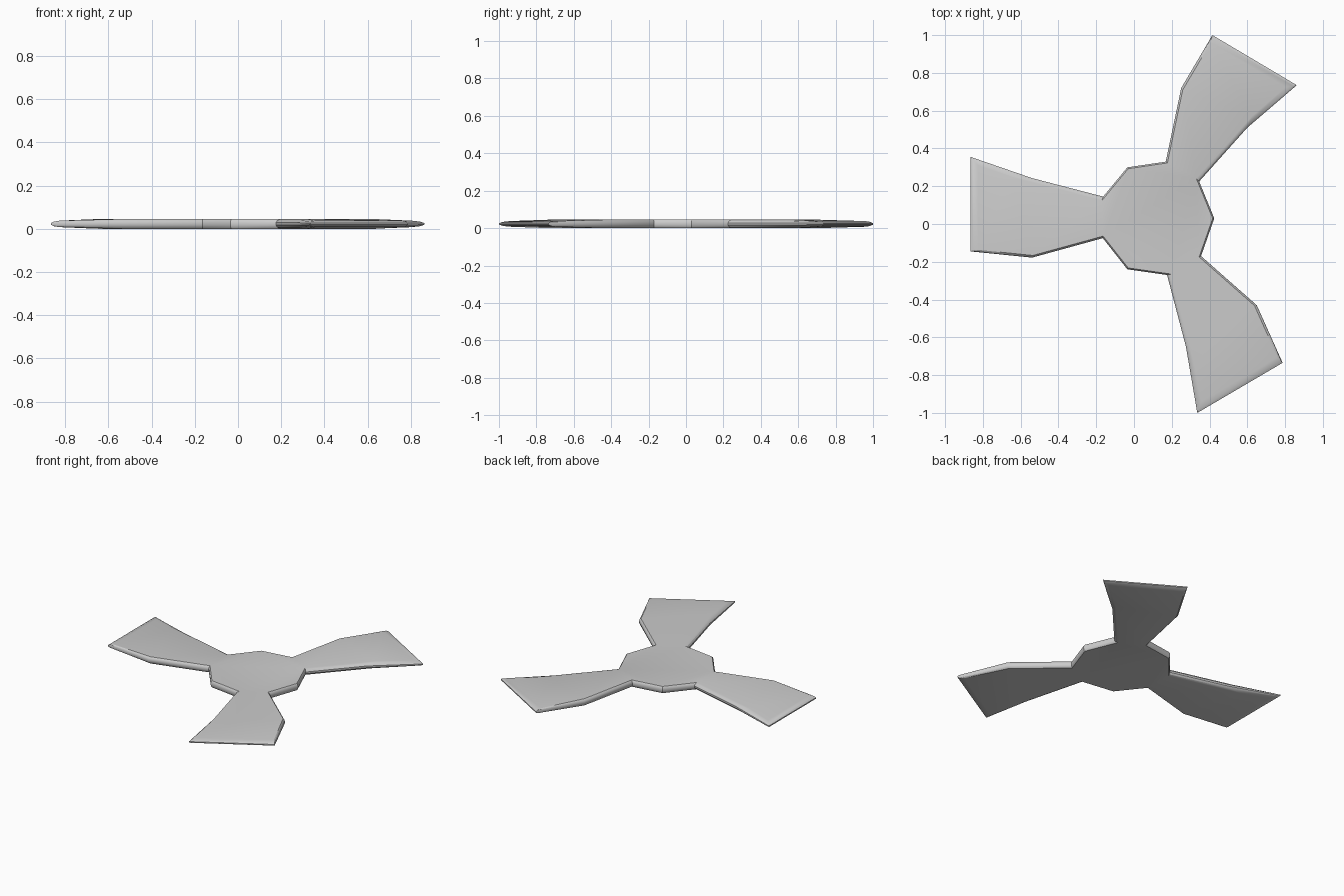
import bpy, bmesh
from mathutils import Vector

if "Cube" in bpy.data.objects:
    bpy.data.objects.remove(bpy.data.objects["Cube"])

MID_Z = 0.0225

# Outline, one row per third of the rotor, counter-clockwise:
# hub corner, wide-bevel root / mid / tip, narrow-bevel tip / mid / root
thirds = [
    [(0.425, 0.03), (0.345, 0.225), (0.60, 0.51), (0.862, 0.735), (0.415, 1.0), (0.25, 0.72), (0.168, 0.33)],
    [(-0.035, 0.30), (-0.163, 0.145), (-0.54, 0.243), (-0.865, 0.355), (-0.865, -0.145), (-0.54, -0.178), (-0.165, -0.075)],
    [(-0.035, -0.24), (0.175, -0.27), (0.275, -0.65), (0.335, -1.0), (0.787, -0.735), (0.65, -0.43), (0.355, -0.17)],
]
outline = [Vector(p) for row in thirds for p in row]
edge_inset = [0.008, 0.022, 0.03, 0.04, 0.012, 0.01, 0.008] * 3
half_height = [0.0225, 0.0225, 0.0225, 0.015, 0.015, 0.0225, 0.0225] * 3
N = len(outline)


def inset(i, scale):
    """Corner i moved inward by the insets of its two neighbouring edges."""
    p = outline[i]
    d0 = (p - outline[i - 1]).normalized()
    d1 = (outline[(i + 1) % N] - p).normalized()
    n0, n1 = Vector((-d0.y, d0.x)), Vector((-d1.y, d1.x))
    a, b = edge_inset[i - 1] * scale, edge_inset[i] * scale
    det = n0.x * n1.y - n0.y * n1.x
    return p + Vector((a * n1.y - b * n0.y, b * n0.x - a * n1.x)) / det


bm = bmesh.new()

# Rounded rim: rings from the underside up to the top
levels = [(1, -1), (0.35, -0.72), (0, -0.25), (0, 0.25), (0.35, 0.72), (1, 1)]
rings = []
for s, h in levels:
    ring = []
    for i in range(N):
        q = inset(i, s)
        ring.append(bm.verts.new((q.x, q.y, MID_Z + h * half_height[i])))
    rings.append(ring)
for lo, hi in zip(rings, rings[1:]):
    for i in range(N):
        j = (i + 1) % N
        bm.faces.new((lo[i], lo[j], hi[j], hi[i]))

# Flat hub and two-part blades on both sides
for ring, step in ((rings[-1], 1), (rings[0], -1)):
    caps = [[k + o for k in (0, 7, 14) for o in (0, 1, 6)]]
    for k in (0, 7, 14):
        caps += [[k + 1, k + 2, k + 5, k + 6], [k + 2, k + 3, k + 4, k + 5]]
    for cap in caps:
        bm.faces.new([ring[i] for i in cap][::step])

bmesh.ops.recalc_face_normals(bm, faces=bm.faces[:])
mesh = bpy.data.meshes.new("three_blade_rotor")
bm.to_mesh(mesh)
bm.free()
rotor = bpy.data.objects.new("three_blade_rotor", mesh)
bpy.context.collection.objects.link(rotor)

# Smooth rim, sharp corners
bpy.context.view_layer.objects.active = rotor
rotor.select_set(True)
bpy.ops.object.shade_smooth_by_angle(angle=0.5)
